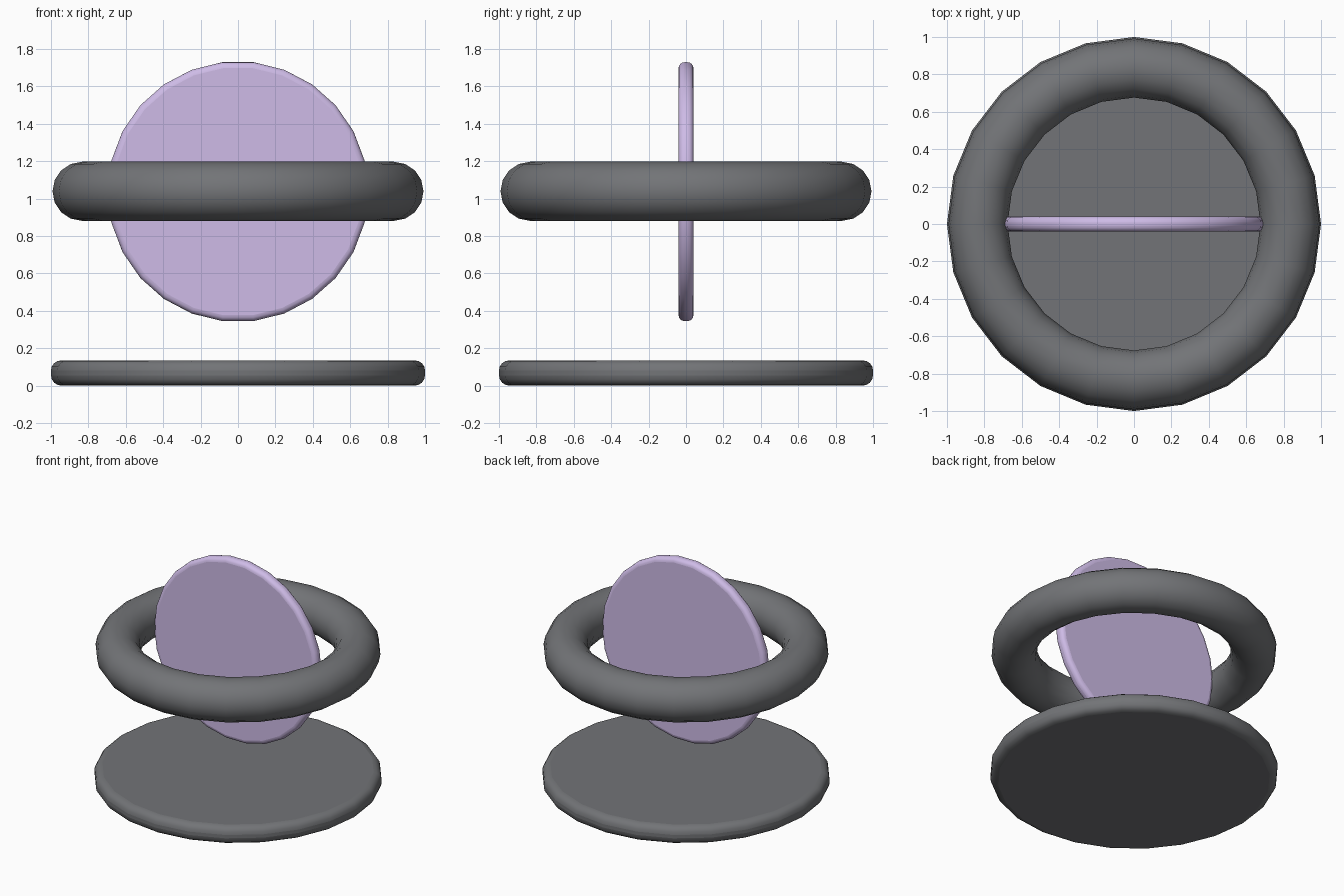
import bpy
import math

if "Cube" in bpy.data.objects:
    bpy.data.objects.remove(bpy.data.objects["Cube"])


def material(name, color):
    m = bpy.data.materials.new(name)
    m.diffuse_color = color
    m.use_nodes = True
    m.node_tree.nodes["Principled BSDF"].inputs["Base Color"].default_value = m.diffuse_color
    return m


grey = material("dark_grey", (0.17, 0.175, 0.185, 1))
lilac = material("lilac", (0.62, 0.50, 0.80, 1))


def finish(obj, name, mat):
    obj.name = name
    obj.data.materials.append(mat)
    bpy.ops.object.transform_apply(location=False, rotation=True, scale=True)
    bpy.ops.object.shade_smooth_by_angle(angle=math.radians(50))


def rounded_disc(name, sides, radius, depth, z, bevel, mat, spin=0.0, upright=False):
    bpy.ops.mesh.primitive_cylinder_add(
        vertices=sides, radius=radius, depth=depth, location=(0, 0, z))
    obj = bpy.context.object
    # Put a corner on the x axis, then optionally stand the disc up
    obj.rotation_euler = (math.radians(90) if upright else 0, 0, 0)
    for v in obj.data.vertices:
        x, y = v.co.x, v.co.y
        v.co.x = x * math.cos(spin) - y * math.sin(spin)
        v.co.y = x * math.sin(spin) + y * math.cos(spin)
    finish(obj, name, mat)
    mod = obj.modifiers.new("rounded_rim", 'BEVEL')
    mod.width = bevel
    mod.segments = 4
    mod.limit_method = 'ANGLE'
    mod.angle_limit = math.radians(40)
    return obj


# Flat base plate
rounded_disc("base_plate", 24, 1.0, 0.135, 0.0675, 0.055, grey)

# Upright disc inside the ring (26 sides, flat edge at the top)
rounded_disc("upright_disc", 26, 0.697, 0.08, 1.037, 0.032, lilac,
             spin=math.pi / 2, upright=True)

# Floating horizontal ring
bpy.ops.mesh.primitive_torus_add(
    major_segments=24, minor_segments=16, major_radius=0.834,
    minor_radius=0.158, location=(0, 0, 1.039))
finish(bpy.context.object, "ring", grey)
